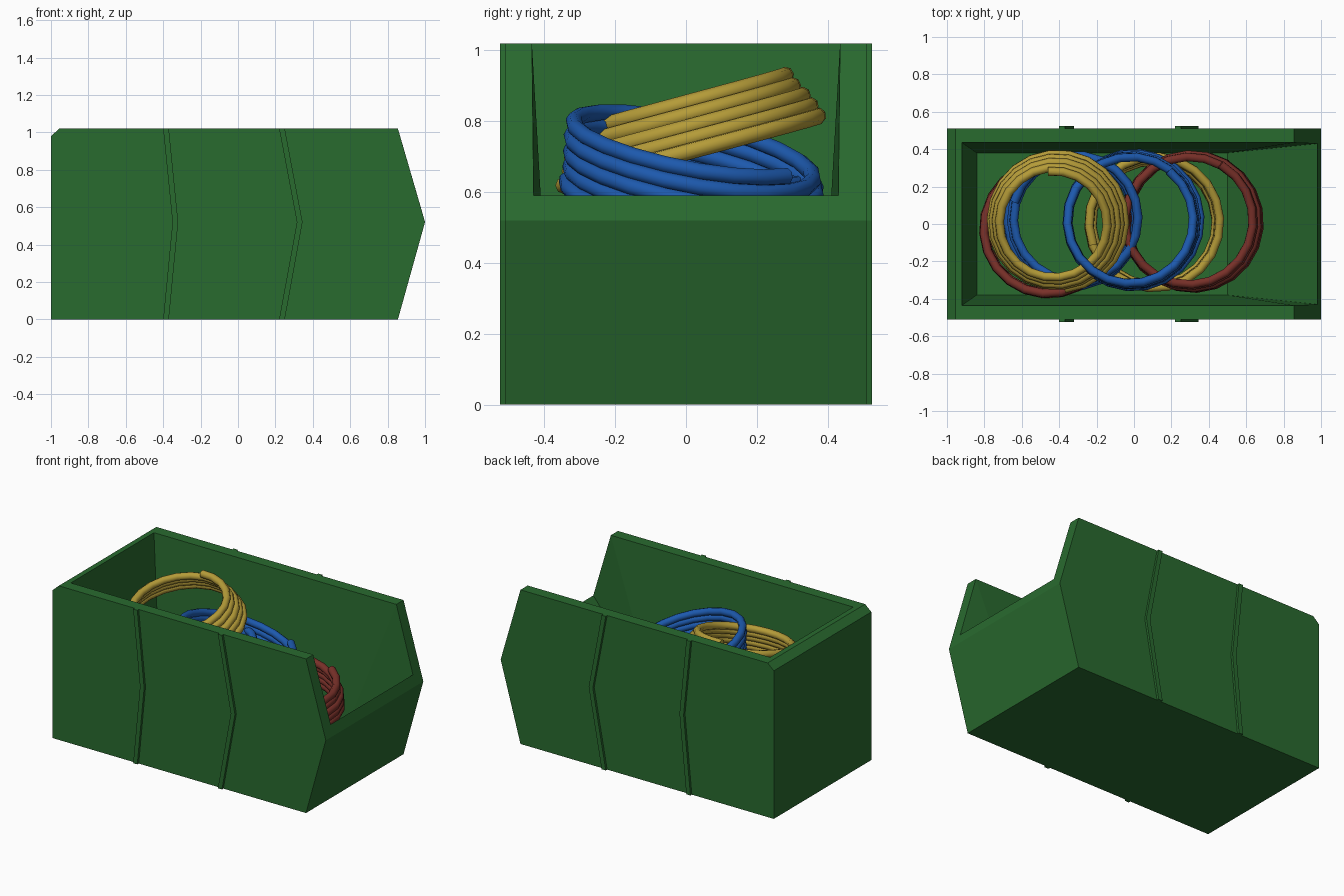
import bpy, bmesh, math, random
from mathutils import Vector

if "Cube" in bpy.data.objects:
    bpy.data.objects.remove(bpy.data.objects["Cube"])

random.seed(4)


def material(name, rgb):
    m = bpy.data.materials.new(name)
    m.diffuse_color = (*rgb, 1)
    m.use_nodes = True
    m.node_tree.nodes["Principled BSDF"].inputs["Base Color"].default_value = m.diffuse_color
    return m


GREEN = material("green", (0.022, 0.145, 0.028))
YELLOW = material("yellow", (0.46, 0.33, 0.04))
BLUE = material("blue", (0.012, 0.10, 0.42))
RED = material("red", (0.19, 0.03, 0.022))


def finish(name, bm, mat):
    bmesh.ops.recalc_face_normals(bm, faces=bm.faces)
    me = bpy.data.meshes.new(name)
    bm.to_mesh(me)
    bm.free()
    me.materials.append(mat)
    ob = bpy.data.objects.new(name, me)
    bpy.context.collection.objects.link(ob)
    return ob


# Open-fronted bin: half-section points (x, half width, z), mirrored in y
OUT, points = 0.51, {}
half = {
    "o0": (-1, OUT, 0), "o1": (0.855, OUT, 0), "o2": (1, OUT, 0.52),
    "o3": (0.855, OUT, 1.02), "o4": (-0.955, OUT, 1.02), "o5": (-1, OUT, 0.98),
    "rim_back": (-0.92, 0.435, 1.02), "rim_front": (0.855, 0.435, 1.02),
    "lip": (0.98, 0.43, 0.59),
    "floor_back": (-0.84, 0.38, 0.07), "floor_front": (0.5, 0.38, 0.07),
}
bm = bmesh.new()
for key, (x, y, z) in half.items():
    for s in (-1, 1):
        points[key, s] = bm.verts.new((x, s * y, z))

# side walls, rims and inner walls
for s in (-1, 1):
    for keys in ("o0 o1 o2 o3 o4 o5", "o3 o4 rim_back rim_front",
                 "o2 o3 rim_front lip", "floor_back floor_front rim_back",
                 "floor_front rim_front rim_back", "floor_front lip rim_front"):
        bm.faces.new([points[k, s] for k in keys.split()])
# panels that span the bin from side to side
for a, b in (("o0", "o1"), ("o1", "o2"), ("o2", "lip"), ("lip", "floor_front"),
             ("floor_front", "floor_back"), ("floor_back", "rim_back"),
             ("rim_back", "o4"), ("o4", "o5"), ("o5", "o0")):
    bm.faces.new([points[a, -1], points[b, -1], points[b, 1], points[a, 1]])
finish("bin_body", bm, GREEN)


# Chevron ribs on both sides
def rib(name, x_end, x_mid, s):
    w = 0.03
    outline = [(x_end, 0), (x_end + w, 0), (x_mid + w, 0.52),
               (x_end + w, 1.02), (x_end, 1.02), (x_mid, 0.52)]
    bm = bmesh.new()
    rings = [[bm.verts.new((x, s * y, z)) for x, z in outline] for y in (0.505, 0.525)]
    for ring in rings:
        for ids in ((0, 1, 2, 5), (5, 2, 3, 4)):
            bm.faces.new([ring[i] for i in ids])
    for i in range(6):
        j = (i + 1) % 6
        bm.faces.new([rings[0][i], rings[0][j], rings[1][j], rings[1][i]])
    finish(name, bm, GREEN)


for s, side in ((-1, "front"), (1, "back")):
    rib("rib_left_" + side, -0.40, -0.35, s)
    rib("rib_right_" + side, 0.22, 0.315, s)


# Cable coils: tilted helices swept with a round section
def coil(name, mat, bottom, top, r0, r1, slope, end_deg, turns=5, seg=22):
    bottom, top = Vector(bottom), Vector(top)
    n = int(turns * seg)
    jitter = [random.uniform(-0.014, 0.014) for _ in range(int(turns) + 3)]
    curve = bpy.data.curves.new(name, "CURVE")
    curve.dimensions = "3D"
    curve.bevel_depth = 0.024
    curve.bevel_resolution = 2
    curve.use_fill_caps = True
    sp = curve.splines.new("POLY")
    sp.points.add(n)
    for i in range(n + 1):
        t = i / n
        a = math.radians(end_deg) - (n - i) / seg * math.tau
        k, f = divmod(i / seg, 1)
        wobble = jitter[int(k)] * (1 - f) + jitter[int(k) + 1] * f
        r = r0 + (r1 - r0) * t + wobble
        dx, dy = r * math.cos(a), r * math.sin(a)
        p = bottom.lerp(top, t)
        p += Vector((dx, dy, dx * slope[0] + dy * slope[1]))
        sp.points[i].co = (*p, 1)
    curve.materials.append(mat)
    ob = bpy.data.objects.new(name, curve)
    bpy.context.collection.objects.link(ob)


coil("yellow_coil_top", YELLOW, (-0.41, 0.02, 0.71), (-0.43, 0.0, 0.86),
     0.375, 0.29, (0, 0.25), 96, 4.5)
coil("blue_coil_top", BLUE, (0.0, 0.02, 0.53), (-0.02, 0.02, 0.745),
     0.35, 0.345, (-0.23, -0.2), 52, 5)
coil("red_coil_right", RED, (0.32, 0.01, 0.38), (0.29, 0.02, 0.55),
     0.345, 0.35, (-0.15, 0.02), 60, 5)
coil("yellow_coil_right", YELLOW, (0.1, 0.0, 0.22), (0.11, 0.01, 0.42),
     0.33, 0.35, (-0.1, 0.1), 200, 5)
coil("blue_coil_left", BLUE, (-0.34, 0.01, 0.36), (-0.31, 0.03, 0.58),
     0.34, 0.33, (0.12, 0.12), 165, 5)
coil("red_coil_left", RED, (-0.45, -0.02, 0.16), (-0.46, -0.03, 0.40),
     0.345, 0.35, (0.08, -0.05), 20, 5)
